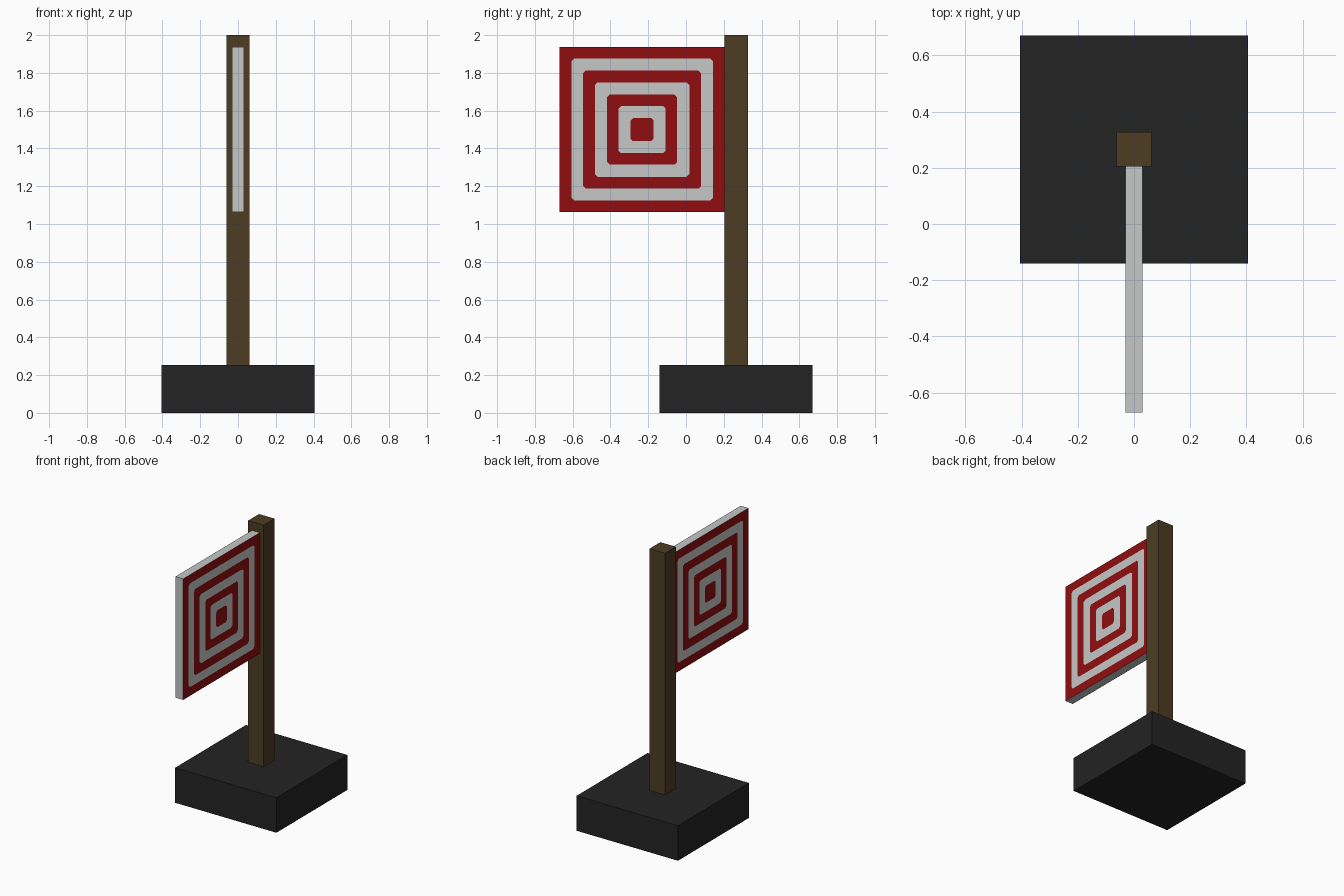
import bpy
import bmesh

if "Cube" in bpy.data.objects:
    bpy.data.objects.remove(bpy.data.objects["Cube"])


def material(name, rgb):
    m = bpy.data.materials.new(name)
    m.diffuse_color = (*rgb, 1.0)
    m.use_nodes = True
    m.node_tree.nodes["Principled BSDF"].inputs["Base Color"].default_value = m.diffuse_color
    return m


BLACK = material("dark base", (0.017, 0.017, 0.017))
WOOD = material("brown wood", (0.074, 0.046, 0.016))
WHITE = material("off white", (0.56, 0.58, 0.575))
RED = material("deep red", (0.28, 0.004, 0.005))


def finish(bm, name, mats):
    bmesh.ops.recalc_face_normals(bm, faces=bm.faces)
    mesh = bpy.data.meshes.new(name)
    bm.to_mesh(mesh)
    bm.free()
    for m in mats:
        mesh.materials.append(m)
    obj = bpy.data.objects.new(name, mesh)
    bpy.context.collection.objects.link(obj)
    return obj


def box(name, lo, hi, mat):
    bm = bmesh.new()
    bmesh.ops.create_cube(bm, size=1.0)
    for v in bm.verts:
        v.co = [(a + b) / 2 + c * (b - a) for a, b, c in zip(lo, hi, v.co)]
    return finish(bm, name, [mat])


# Heavy foot and upright post
box("base", (-0.405, -0.14, 0), (0.405, 0.67, 0.253), BLACK)
box("post", (-0.062, 0.205, 0.253), (0.062, 0.328, 2.0), WOOD)

# Target board: nested rings cut into both faces, white rim
CY, CZ, HALF, THICK = -0.2325, 1.5, 0.4375, 0.031
RINGS = [0.375, 0.3125, 0.25, 0.1855, 0.125, 0.0615]
CUT = 0.014  # clipped ring corners
CORNERS = [(1, 1), (-1, 1), (-1, -1), (1, -1)]

bm = bmesh.new()


def ring_loop(x, r):
    """Square with clipped corners: two points per corner, in order."""
    pts = []
    for sy, sz in CORNERS:
        pair = [(r, r - CUT), (r - CUT, r)]
        if sy * sz < 0:
            pair.reverse()
        pts += [bm.verts.new((x, CY + sy * a, CZ + sz * b)) for a, b in pair]
    return pts


def face(verts, index):
    bm.faces.new(verts).material_index = index


outer = []
for x in (-THICK, THICK):
    square = [bm.verts.new((x, CY + sy * HALF, CZ + sz * HALF)) for sy, sz in CORNERS]
    outer.append(square)
    prev = ring_loop(x, RINGS[0])
    # Outer red border, from sharp square to first clipped loop
    for i in range(4):
        j = (i + 1) % 4
        face([square[i], prev[2 * i], prev[2 * i + 1]], 1)
        face([square[i], prev[2 * i + 1], prev[2 * j], square[j]], 1)
    # Alternating rings and the centre
    for n, r in enumerate(RINGS[1:]):
        cur = ring_loop(x, r)
        for i in range(8):
            j = (i + 1) % 8
            face([prev[i], prev[j], cur[j], cur[i]], n % 2)
        prev = cur
    face(prev, 1)

# White rim joining both faces
for i in range(4):
    j = (i + 1) % 4
    face([outer[0][i], outer[0][j], outer[1][j], outer[1][i]], 0)

finish(bm, "target_board", [WHITE, RED])
